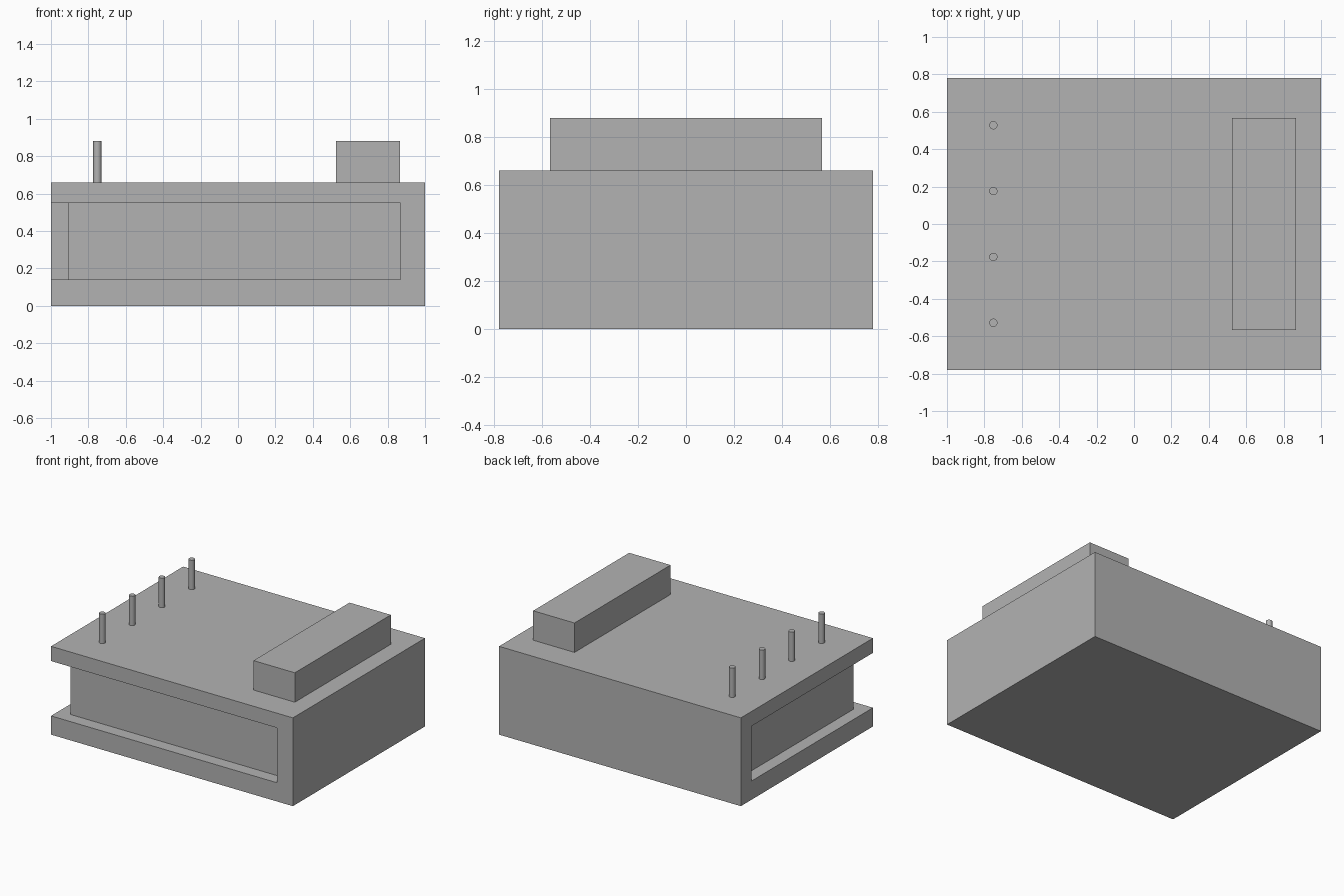
import bpy
import bmesh

cube = bpy.data.objects.get("Cube")
if cube:
    bpy.data.objects.remove(cube, do_unlink=True)

HALF_X, HALF_Y, HEIGHT, TOP = 1.0, 0.78, 0.66, 0.88

grey = bpy.data.materials.new("plain_grey")
grey.use_nodes = True
grey.diffuse_color = (0.45, 0.45, 0.45, 1)
grey.node_tree.nodes["Principled BSDF"].inputs["Base Color"].default_value = grey.diffuse_color


def prism(name, outline, z0, z1):
    """Extrude a plan outline from z0 up to z1."""
    bm = bmesh.new()
    face = bm.faces.new([bm.verts.new((x, y, z0)) for x, y in outline])
    extruded = bmesh.ops.extrude_face_region(bm, geom=[face])["geom"]
    top = [v for v in extruded if isinstance(v, bmesh.types.BMVert)]
    bmesh.ops.translate(bm, verts=top, vec=(0, 0, z1 - z0))
    bmesh.ops.recalc_face_normals(bm, faces=bm.faces)
    mesh = bpy.data.meshes.new(name)
    bm.to_mesh(mesh)
    bm.free()
    mesh.materials.append(grey)
    obj = bpy.data.objects.new(name, mesh)
    bpy.context.collection.objects.link(obj)
    return obj


def rectangle(x0, x1, y0, y1):
    return [(x0, y0), (x1, y0), (x1, y1), (x0, y1)]


# Main body with an L-shaped recess wrapping the front and right-hand side
body = prism("body", rectangle(-HALF_X, HALF_X, -HALF_Y, HALF_Y), 0, HEIGHT)
inner_x, inner_y = -0.906, -0.686
recess = prism("recess_cutter", [
    (-1.2, -1), (0.87, -1), (0.87, inner_y),
    (inner_x, inner_y), (inner_x, 0.655), (-1.2, 0.655)], 0.14, 0.55)
recess.hide_render = True
cut = body.modifiers.new("recess", 'BOOLEAN')
cut.operation = 'DIFFERENCE'
cut.solver = 'EXACT'
cut.object = recess
bpy.context.view_layer.objects.active = body
bpy.ops.object.modifier_apply(modifier=cut.name)
bpy.data.objects.remove(recess, do_unlink=True)

# Long block on the roof
prism("roof_block", rectangle(0.525, 0.867, -0.567, 0.567), HEIGHT, TOP)

# Row of four round posts
for i in range(4):
    bpy.ops.mesh.primitive_cylinder_add(
        vertices=32, radius=0.022, depth=TOP - HEIGHT,
        location=(-0.752, -0.528 + 0.352 * i, (TOP + HEIGHT) / 2))
    post = bpy.context.object
    post.name = f"post_{i + 1}"
    post.data.materials.append(grey)
    bpy.ops.object.shade_smooth_by_angle()
